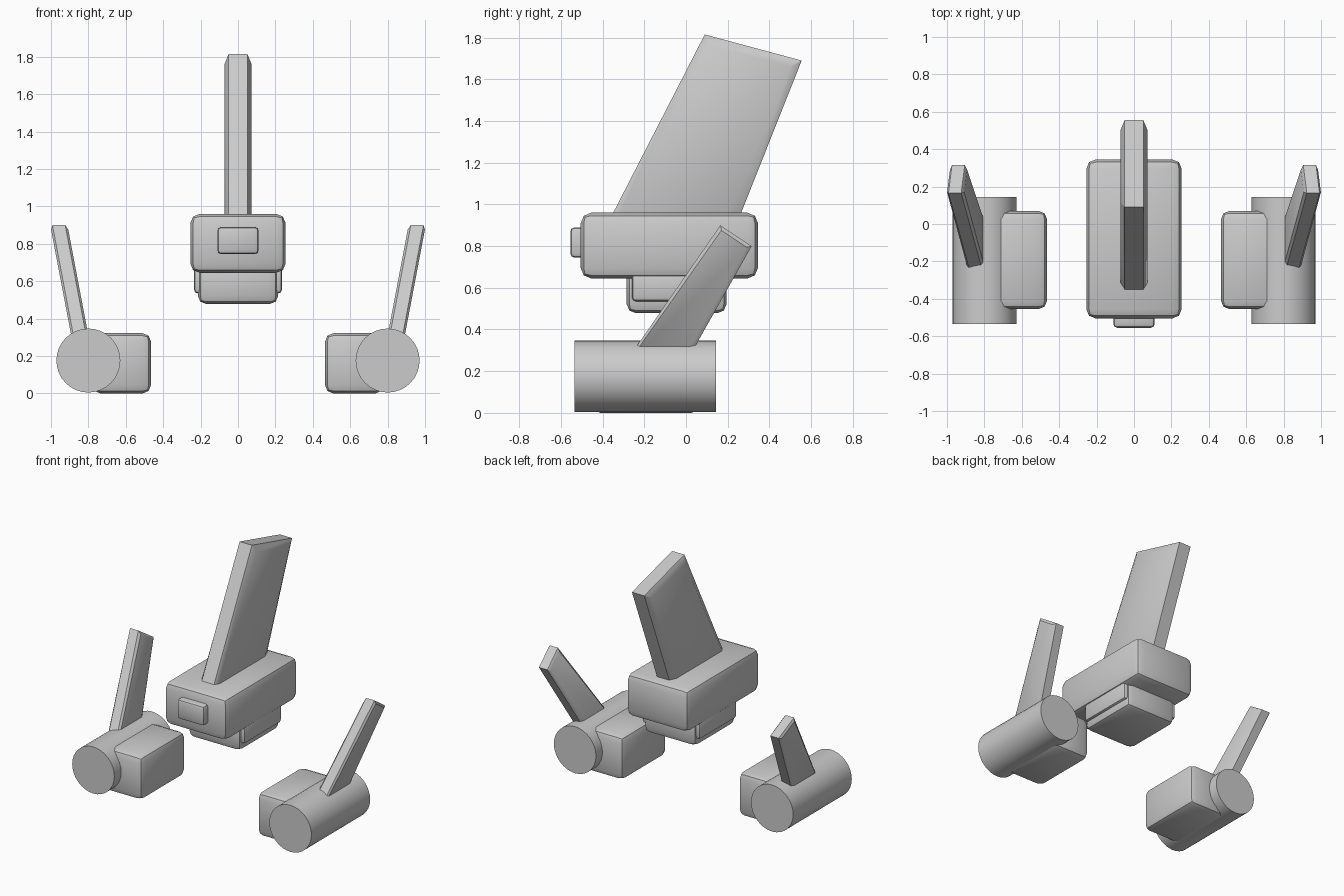
import bpy, bmesh, math
from mathutils import Matrix, Vector

cube = bpy.data.objects.get("Cube")
if cube:
    bpy.data.objects.remove(cube, do_unlink=True)

# Single matte grey
grey = bpy.data.materials.new("plain_grey")
grey.use_nodes = True
COLOUR = (0.6, 0.6, 0.6, 1)
grey.diffuse_color = COLOUR
grey.node_tree.nodes["Principled BSDF"].inputs["Base Color"].default_value = COLOUR


def finish(bm, name, angle=32):
    bmesh.ops.recalc_face_normals(bm, faces=bm.faces)
    mesh = bpy.data.meshes.new(name)
    bm.to_mesh(mesh)
    bm.free()
    mesh.materials.append(grey)
    obj = bpy.data.objects.new(name, mesh)
    bpy.context.collection.objects.link(obj)
    bpy.ops.object.select_all(action='DESELECT')
    obj.select_set(True)
    bpy.context.view_layer.objects.active = obj
    bpy.ops.object.shade_smooth_by_angle(angle=math.radians(angle))
    return obj


def rounded_box(name, low, high, bevel, segments=2):
    low, high = Vector(low), Vector(high)
    bm = bmesh.new()
    bmesh.ops.create_cube(bm, size=1)
    bmesh.ops.scale(bm, vec=high - low, verts=bm.verts)
    bmesh.ops.translate(bm, vec=(low + high) / 2, verts=bm.verts)
    bmesh.ops.bevel(bm, geom=bm.edges[:], offset=bevel, segments=segments,
                    profile=0.5, affect='EDGES')
    return finish(bm, name)


def fin(name, outline, half, rim, inset, base_x=0, lean=0):
    """Swept slab from a (y, z) outline, with raised, chamfered sides."""
    bm = bmesh.new()
    face = bm.faces.new([bm.verts.new((-rim, y, z)) for y, z in outline])
    out = bmesh.ops.extrude_face_region(bm, geom=[face])
    moved = [g for g in out["geom"] if isinstance(g, bmesh.types.BMVert)]
    bmesh.ops.translate(bm, vec=(2 * rim, 0, 0), verts=moved)
    bmesh.ops.recalc_face_normals(bm, faces=bm.faces)
    bm.normal_update()
    sides = [f for f in bm.faces if abs(f.normal.x) > 0.9]
    bmesh.ops.inset_individual(bm, faces=sides, thickness=inset, depth=half - rim)
    for v in bm.verts:
        v.co.x += base_x + lean * v.co.z
    return finish(bm, name)


def barrel(name, x, z, radius, y0, y1):
    bm = bmesh.new()
    turn = Matrix.Translation((x, (y0 + y1) / 2, z)) @ Matrix.Rotation(math.pi / 2, 4, 'X')
    bmesh.ops.create_cone(bm, cap_ends=True, segments=32, radius1=radius,
                          radius2=radius, depth=y1 - y0, matrix=turn)
    return finish(bm, name)


# Central body with tall fin and nose plate
rounded_box("main_body", (-0.255, -0.505, 0.645), (0.255, 0.345, 0.96), 0.05)
rounded_box("nose_plate", (-0.11, -0.555, 0.745), (0.11, -0.45, 0.89), 0.02)
fin("tall_fin", [(-0.38, 0.9), (0.241, 0.9), (0.555, 1.69), (0.09, 1.815)],
    half=0.0725, rim=0.05, inset=0.06)

# Lower body with a raised panel on each side
rounded_box("lower_body", (-0.215, -0.285, 0.478), (0.215, 0.195, 0.7), 0.045)

# Side pods, mirrored
for side, s in (("left", 1), ("right", -1)):
    xs = sorted((0.18 * s, 0.235 * s))
    rounded_box(side + "_lower_panel", (xs[0], -0.26, 0.535), (xs[1], 0.175, 0.68), 0.02)
    barrel(side + "_barrel", 0.8 * s, 0.176, 0.171, -0.535, 0.145)
    xs = sorted((0.465 * s, 0.78 * s))
    rounded_box(side + "_pod_box", (xs[0], -0.455, 0), (xs[1], 0.07, 0.322), 0.045)
    fin(side + "_small_fin",
        [(-0.285, 0.25), (0.005, 0.25), (0.315, 0.80), (0.165, 0.90)],
        half=0.046, rim=0.034, inset=0.025,
        base_x=0.787 * s, lean=0.19 * s)
